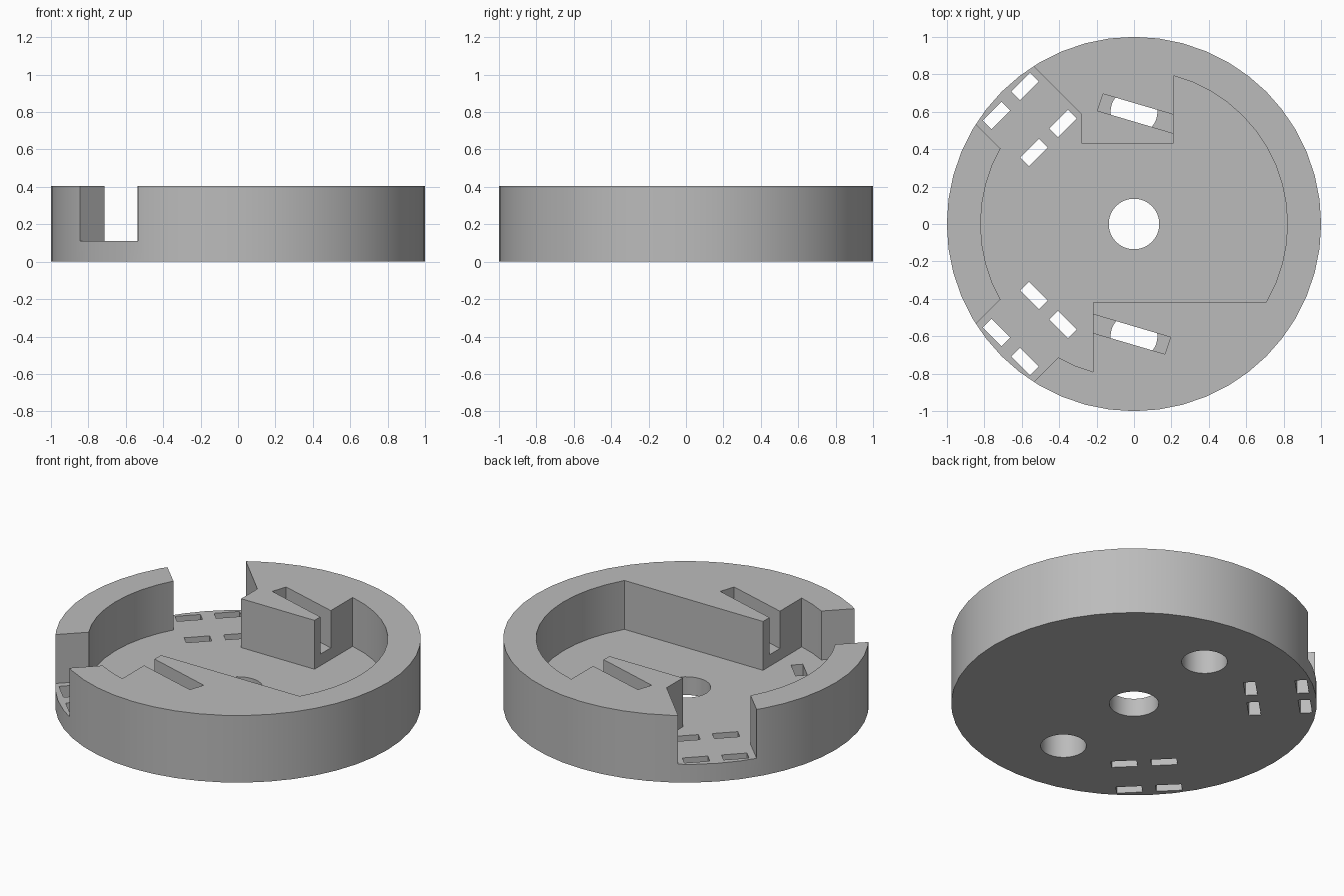
import bpy, bmesh, math

cube = bpy.data.objects.get("Cube")
if cube:
    bpy.data.objects.remove(cube, do_unlink=True)

HEIGHT, FLOOR, SLOT_FLOOR = 0.405, 0.11, 0.18
WALL_R = 0.82
STEP = 7.5


def arc(radius, start, end, cx=0, cy=0):
    """Points on an arc, with vertices on the common angular step."""
    angles = [start]
    a = (math.floor(start / STEP) + 1) * STEP
    while a < end - 0.5:
        angles.append(a)
        a += STEP
    angles.append(end)
    return [(cx + radius * math.cos(math.radians(t)),
             cy + radius * math.sin(math.radians(t))) for t in angles]


def circle(radius, cx=0, cy=0):
    return arc(radius, 0, 360, cx, cy)[:-1]


def prism(name, outline, z0, z1):
    """Extrude a counterclockwise plan outline between two heights."""
    bm = bmesh.new()
    face = bm.faces.new([bm.verts.new((x, y, z0)) for x, y in outline])
    top = bmesh.ops.extrude_face_region(bm, geom=[face])["geom"]
    bmesh.ops.translate(bm, vec=(0, 0, z1 - z0),
                        verts=[v for v in top if isinstance(v, bmesh.types.BMVert)])
    bmesh.ops.recalc_face_normals(bm, faces=bm.faces)
    mesh = bpy.data.meshes.new(name)
    bm.to_mesh(mesh)
    bm.free()
    obj = bpy.data.objects.new(name, mesh)
    bpy.context.collection.objects.link(obj)
    return obj


def cut(target, cutter):
    cutter.hide_render = True
    mod = target.modifiers.new("cut", 'BOOLEAN')
    mod.operation, mod.solver, mod.object = 'DIFFERENCE', 'EXACT', cutter
    bpy.context.view_layer.objects.active = target
    bpy.ops.object.modifier_apply(modifier=mod.name)
    bpy.data.objects.remove(cutter, do_unlink=True)


# Round housing
housing = prism("round_housing", circle(1), 0, HEIGHT)

# Stepped cavity with two diagonal openings through the rim
cavity = arc(WALL_R, -30.8, 75.1)
cavity += [(0.21, 0.43), (-0.28, 0.43), (-0.28, 0.585), (-0.74, 1.045), (-1.05, 0.735)]
cavity += arc(WALL_R, 150.5, 209.5)
cavity += [(-1.05, -0.735), (-0.74, -1.045)]
cavity += arc(WALL_R, 240.5, 254.5)
cavity += [(-0.22, -0.42)]
cut(housing, prism("cavity_cutter", cavity, FLOOR, 1))

# Centre hole
cut(housing, prism("centre_cutter", circle(0.135), -0.5, 0.3))

# Slanted slots, each above a round hole from below
slot = [(-0.165, 0.695), (-0.195, 0.605), (0.25, 0.473), (0.25, 0.573)]
for side in (1, -1):
    outline = [(side * x, side * y) for x, y in slot]
    cut(housing, prism("slot_cutter", outline, SLOT_FLOOR, 1))
    cut(housing, prism("round_cutter", circle(0.125, 0, side * 0.6), -0.5, SLOT_FLOOR + 0.001))

# Four small diagonal windows through the floor at each opening
for side in (1, -1):
    for cx, cy in ((-0.582, 0.735), (-0.735, 0.58), (-0.38, 0.537), (-0.535, 0.382)):
        rect = []
        for u, v in ((-1, -1), (1, -1), (1, 1), (-1, 1)):
            a, b = u * 0.05, v * 0.023
            rect.append((cx + a - b, side * (cy + a + b)))
        cut(housing, prism("window_cutter", rect, -0.5, 0.3))

# Plain grey finish
grey = bpy.data.materials.new("plain_grey")
grey.use_nodes = True
colour = (0.5, 0.5, 0.5, 1)
grey.diffuse_color = colour
grey.node_tree.nodes["Principled BSDF"].inputs["Base Color"].default_value = colour
housing.data.materials.clear()
housing.data.materials.append(grey)

bpy.ops.object.select_all(action='DESELECT')
housing.select_set(True)
bpy.context.view_layer.objects.active = housing
bpy.ops.object.shade_smooth_by_angle(angle=math.radians(30))
